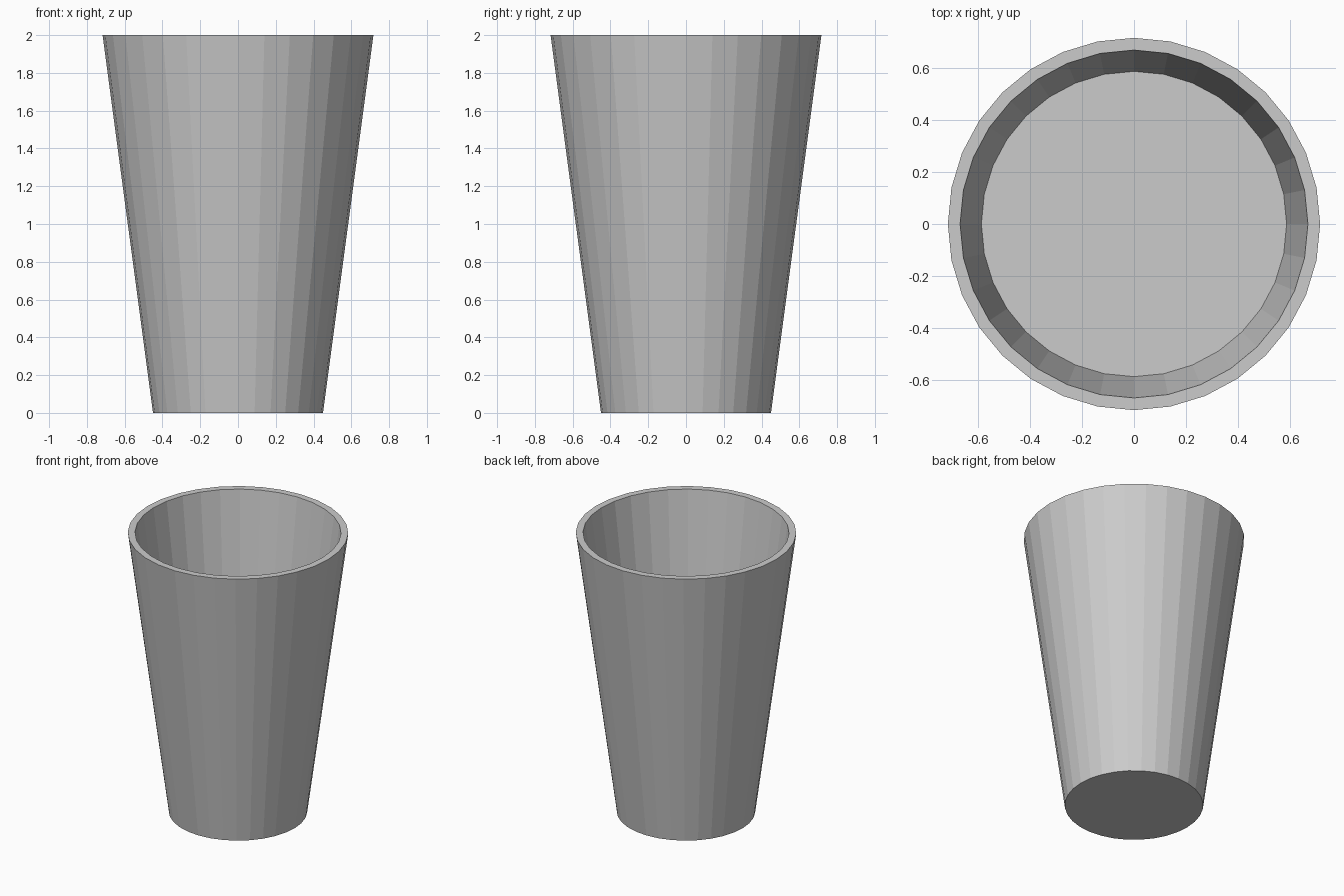
import bpy, bmesh
from math import sin, cos, tau

if "Cube" in bpy.data.objects:
    bpy.data.objects.remove(bpy.data.objects["Cube"])

SIDES = 32


def revolve(name, profile):
    """Closed solid from (radius, z) rings, capped at both ends."""
    bm = bmesh.new()
    rings = [[bm.verts.new((r * cos(tau * i / SIDES), r * sin(tau * i / SIDES), z))
              for i in range(SIDES)] for r, z in profile]
    for a, b in zip(rings, rings[1:]):
        for i in range(SIDES):
            j = (i + 1) % SIDES
            bm.faces.new((a[i], a[j], b[j], b[i]))
    bm.faces.new(rings[0][::-1])
    bm.faces.new(rings[-1])
    bmesh.ops.recalc_face_normals(bm, faces=bm.faces[:])
    mesh = bpy.data.meshes.new(name)
    bm.to_mesh(mesh)
    bm.free()
    obj = bpy.data.objects.new(name, mesh)
    bpy.context.collection.objects.link(obj)
    return obj


# Tapered cup: base, outer rim, inner rim, inner floor
revolve("cup", [(0.45, 0), (0.717, 2), (0.67, 2), (0.588, 1.385)])
